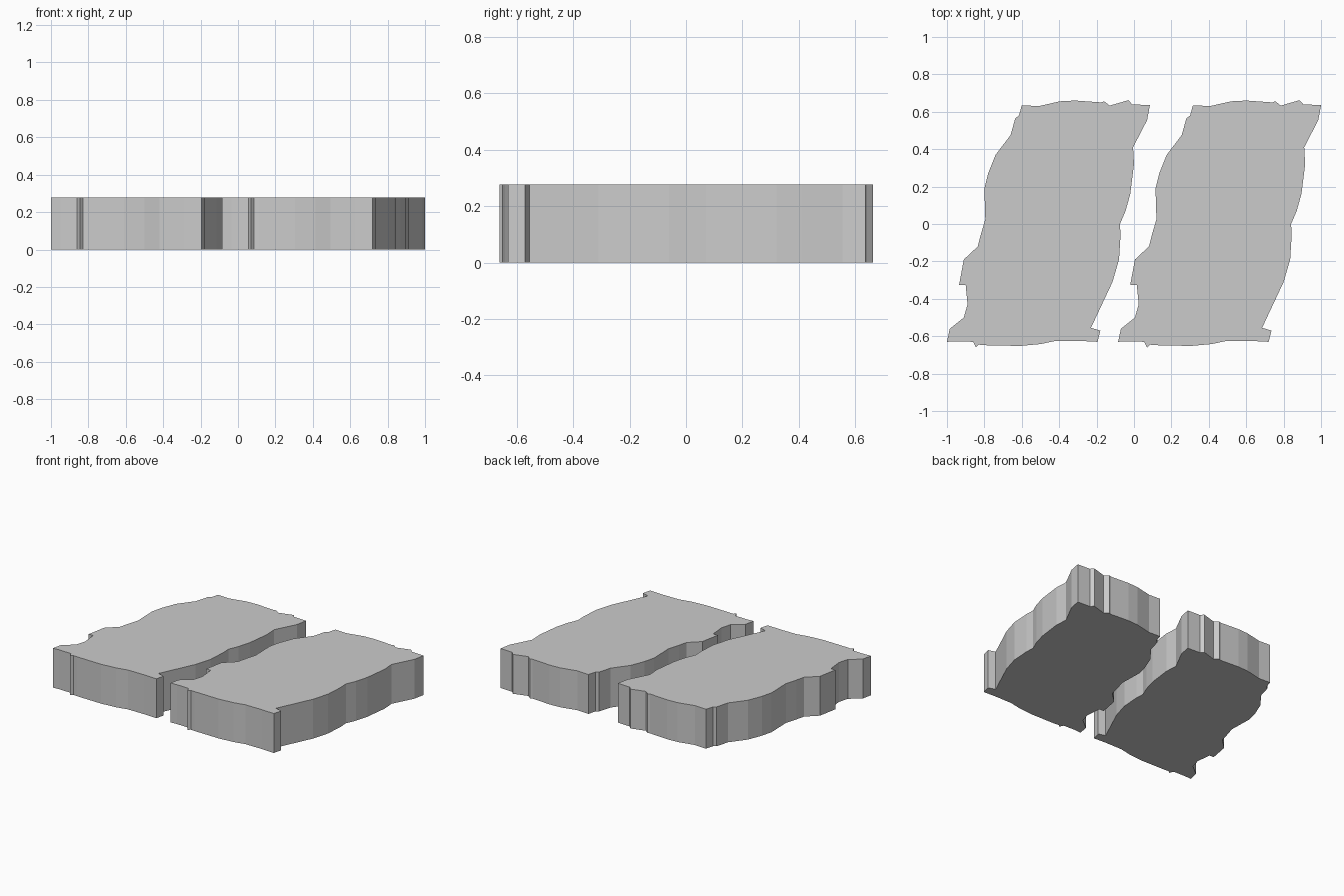
import bpy, bmesh

if "Cube" in bpy.data.objects:
    bpy.data.objects.remove(bpy.data.objects["Cube"])

HEIGHT = 0.277
SPACING = 0.915

# Outline of one slab, split into its four edges (clockwise)
left = [(-1, -.63), (-.985, -.56), (-.91, -.5), (-.89, -.43), (-.9, -.325),
        (-.935, -.325), (-.91, -.19), (-.835, -.12), (-.82, -.06), (-.795, .025),
        (-.8, .19), (-.78, .27), (-.74, .37), (-.66, .475), (-.635, .565), (-.615, .58)]
back = [(-.6, .635), (-.51, .63), (-.395, .656), (-.315, .66), (-.175, .65),
        (-.16, .656), (-.13, .633), (-.03, .662), (-.01, .64)]
right = [(.085, .635), (.07, .555), (-.005, .41), (0, .32), (-.02, .16), (-.045, .07),
         (-.075, 0), (-.072, -.06), (-.08, -.19), (-.115, -.31), (-.23, -.555), (-.18, -.57)]
front = [(-.195, -.63), (-.29, -.625), (-.42, -.625), (-.5, -.642), (-.61, -.652),
         (-.8, -.648), (-.83, -.645), (-.845, -.66), (-.86, -.63), (-.95, -.627)]


def slab(name, dx):
    """Extrude the outline into a flat-topped slab."""
    bm = bmesh.new()
    face = bm.faces.new([bm.verts.new((x + dx, y, 0)) for x, y in left + back + right + front])
    ext = bmesh.ops.extrude_face_region(bm, geom=[face], use_keep_orig=True)
    for v in ext["geom"]:
        if isinstance(v, bmesh.types.BMVert):
            v.co.z = HEIGHT
    bmesh.ops.recalc_face_normals(bm, faces=bm.faces)
    mesh = bpy.data.meshes.new(name)
    bm.to_mesh(mesh)
    bm.free()
    bpy.context.collection.objects.link(bpy.data.objects.new(name, mesh))


# Two matching slabs side by side
slab("left_slab", 0)
slab("right_slab", SPACING)
